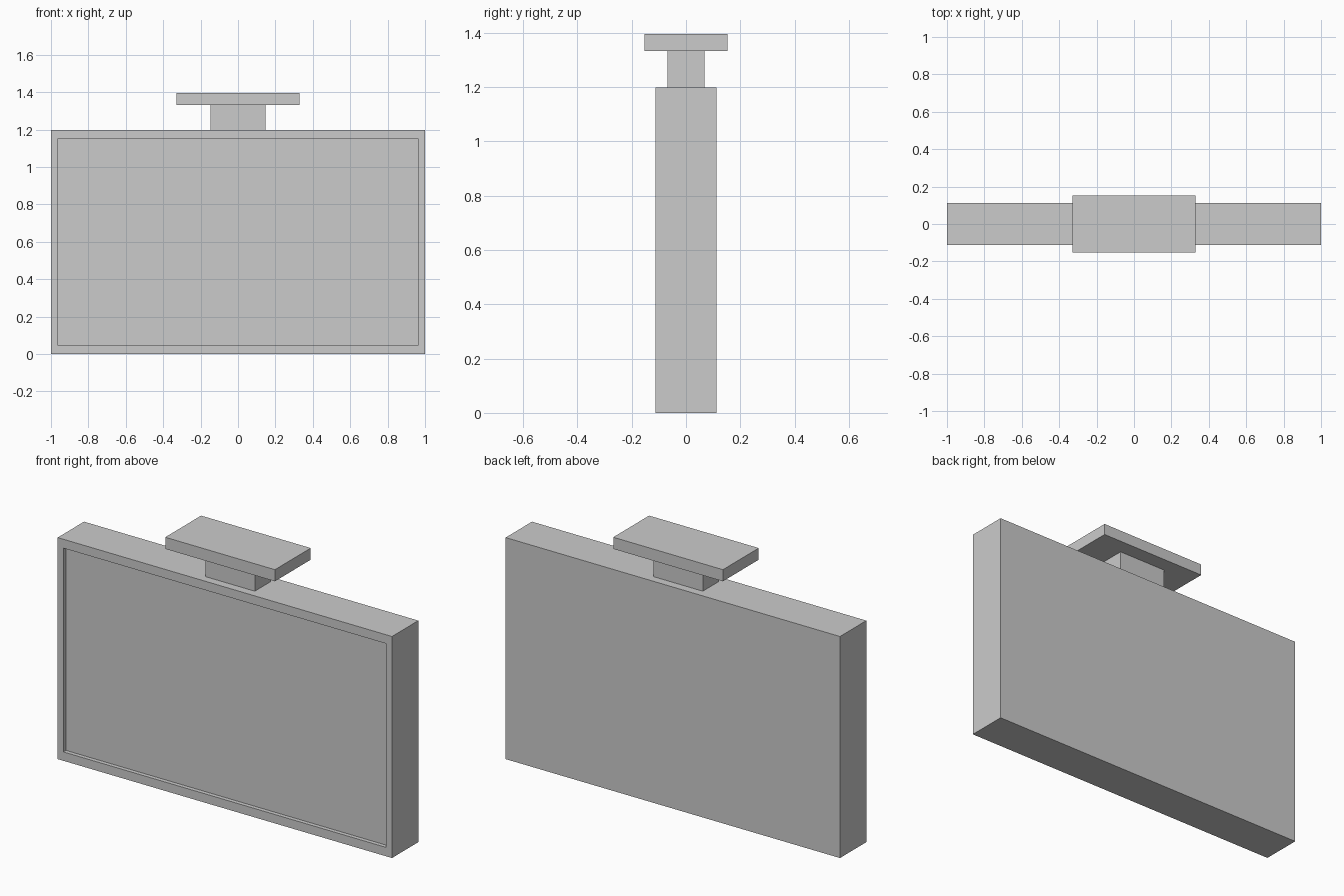
import bpy, bmesh

if "Cube" in bpy.data.objects:
    bpy.data.objects.remove(bpy.data.objects["Cube"])


def make_box(name, half_x, half_y, z0, z1):
    """Box centred on x = y = 0, spanning z0 to z1."""
    bm = bmesh.new()
    bmesh.ops.create_cube(bm, size=2)
    for v in bm.verts:
        v.co.x *= half_x
        v.co.y *= half_y
        v.co.z = z0 if v.co.z < 0 else z1
    mesh = bpy.data.meshes.new(name)
    bm.to_mesh(mesh)
    bm.free()
    obj = bpy.data.objects.new(name, mesh)
    bpy.context.collection.objects.link(obj)
    return obj


# Sign case: the front face is inset and pushed back to form the rim
case = make_box("sign_case", 1.0, 0.1125, 0.0, 1.198)
bm = bmesh.new()
bm.from_mesh(case.data)
bm.normal_update()
front = min(bm.faces, key=lambda f: f.calc_center_median().y)
for depth in (0.0, 0.022):
    # first pass makes the rim, second pass makes the recess walls
    front = bmesh.ops.extrude_discrete_faces(bm, faces=[front])["faces"][0]
    for v in front.verts:
        v.co.x = 0.965 if v.co.x > 0 else -0.965
        v.co.z = 1.15 if v.co.z > 0.6 else 0.048
        v.co.y += depth
bmesh.ops.recalc_face_normals(bm, faces=bm.faces)
bm.to_mesh(case.data)
bm.free()

# Ceiling mount: short neck and top plate
make_box("mount_neck", 0.148, 0.068, 1.198, 1.332)
make_box("mount_plate", 0.328, 0.153, 1.332, 1.395)
